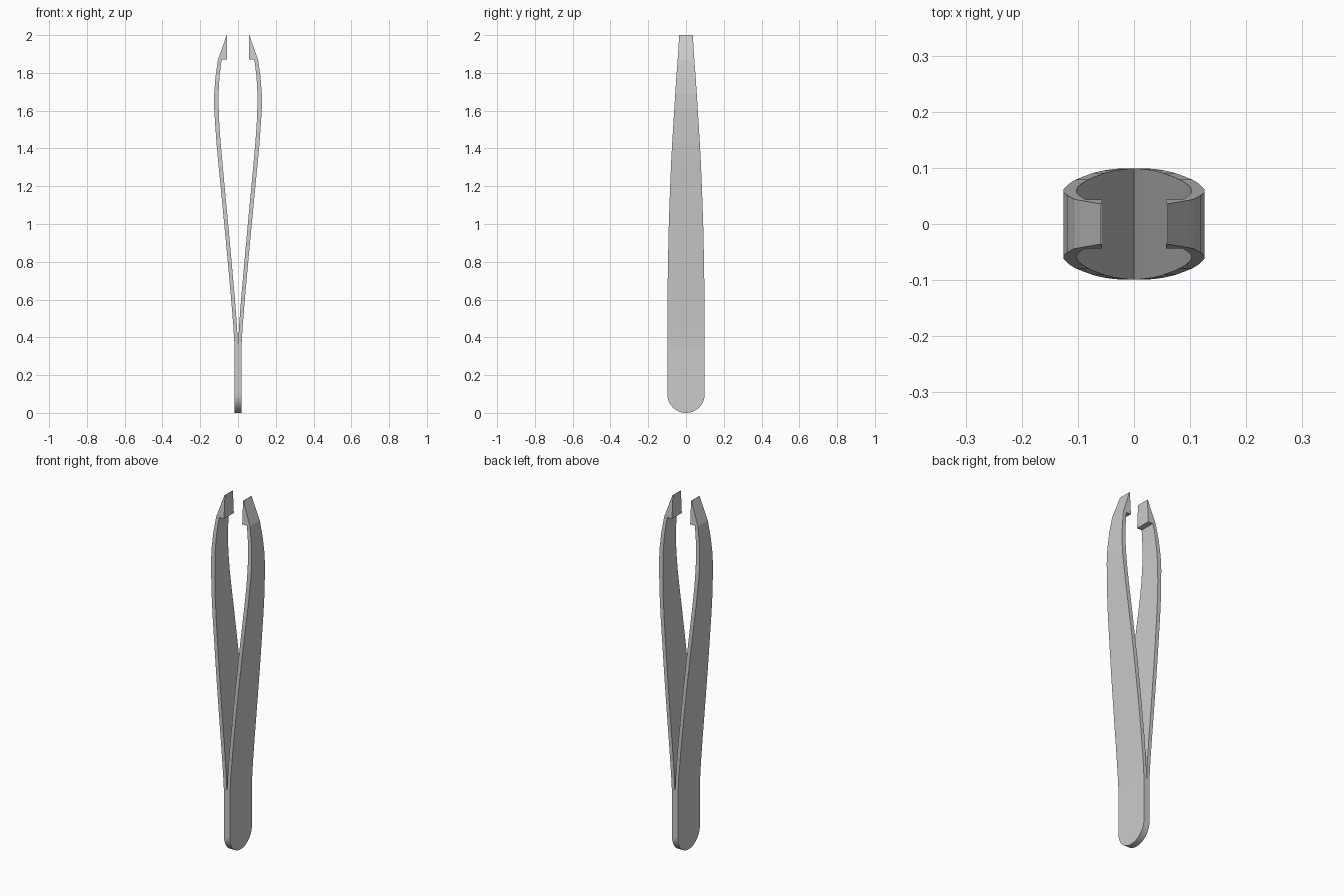
import bpy, bmesh, math

if "Cube" in bpy.data.objects:
    bpy.data.objects.remove(bpy.data.objects["Cube"])

# Arm stations: height, outer x, inner x, half width in y
R, T = 0.099, 0.018
stations = []
for i in range(13):                       # rounded handle end
    a = math.pi / 2 * i / 12
    stations.append((R - R * math.cos(a), T, 0.0, R * math.sin(a)))
stations += [
    (0.34, T, 0.0, 0.099),
    (0.45, 0.024, 0.005, 0.099),
    (0.60, 0.036, 0.016, 0.098),
    (0.80, 0.054, 0.034, 0.0955),
    (1.00, 0.073, 0.052, 0.091),
    (1.20, 0.092, 0.071, 0.084),
    (1.32, 0.104, 0.082, 0.079),
    (1.43, 0.114, 0.092, 0.073),
    (1.53, 0.121, 0.099, 0.067),
    (1.61, 0.126, 0.102, 0.062),
    (1.69, 0.126, 0.103, 0.057),
    (1.78, 0.119, 0.098, 0.051),
    (1.87, 0.106, 0.087, 0.044),
    (1.87, 0.106, 0.057, 0.044),          # step of the gripping pad
    (2.00, 0.060, 0.057, 0.036),
]

# One arm lofted through the stations, left open where it meets its twin
bm = bmesh.new()
rings = [[bm.verts.new(p) for p in
          ((xi, -h, z), (xo, -h, z), (xo, h, z), (xi, h, z))]
         for z, xo, xi, h in stations]
for s, (a, b) in enumerate(zip(rings, rings[1:])):
    lo, hi = stations[s], stations[s + 1]
    for k in range(4):
        joined = k == 3 and lo[2] == 0 and hi[2] == 0
        step = lo[0] == hi[0] and k != 3
        if not (joined or step):
            j = (k + 1) % 4
            bm.faces.new((a[k], a[j], b[j], b[k]))
bm.faces.new(rings[-1])
bmesh.ops.remove_doubles(bm, verts=bm.verts[:], dist=1e-5)

mesh = bpy.data.meshes.new("tweezer_arms")
bm.to_mesh(mesh)
bm.free()
arms = bpy.data.objects.new("tweezer_arms", mesh)
bpy.context.collection.objects.link(arms)

# Mirrored second arm
mirror = arms.modifiers.new("mirror", 'MIRROR')
mirror.use_axis = (True, False, False)
mirror.merge_threshold = 0.0005
